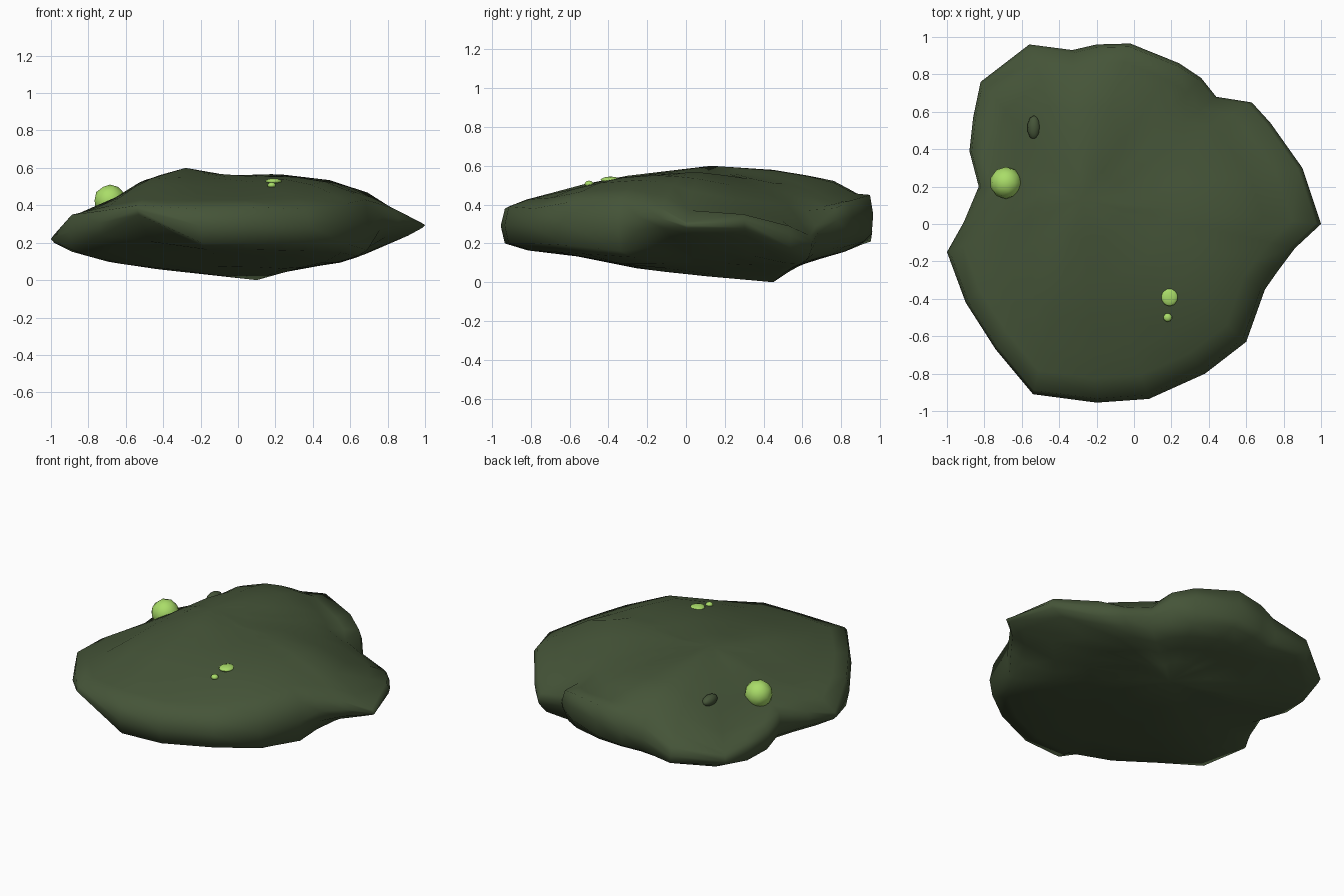
import bpy, bmesh
from mathutils import Vector

cube = bpy.data.objects.get("Cube")
if cube:
    bpy.data.objects.remove(cube)


def material(name, rgb):
    m = bpy.data.materials.new(name)
    m.use_nodes = True
    m.diffuse_color = (*rgb, 1)
    m.node_tree.nodes["Principled BSDF"].inputs["Base Color"].default_value = (*rgb, 1)
    return m


moss = material("dark moss green", (0.06, 0.09, 0.04))
lime = material("lime green", (0.40, 0.72, 0.14))


def profile(points):
    """Piecewise linear height profile along one axis."""
    def at(t):
        if t <= points[0][0]:
            return points[0][1]
        for (a, p), (b, q) in zip(points, points[1:]):
            if t <= b:
                return p + (q - p) * (t - a) / (b - a)
        return points[-1][1]
    return at


# Height profiles of the upper and lower surfaces along x and y
top_x = profile([(-.89, .36), (-.71, .41), (-.5, .54), (-.28, .6), (-.04, .555),
                 (.2, .57), (.5, .535), (.72, .47), (.8, .42), (.93, .36)])
top_y = profile([(-.96, .37), (-.87, .44), (-.63, .475), (-.48, .52), (-.3, .55),
                 (.13, .6), (.45, .58), (.76, .53), (.96, .455)])
low_x = profile([(-.93, .14), (-.68, .09), (-.4, .055), (.1, 0),
                 (.35, .07), (.6, .1), (.73, .15), (.8, .22)])
low_y = profile([(-.95, .21), (-.84, .15), (-.43, .12), (-.28, .075), (0, .04),
                 (.45, 0), (.53, .07), (.65, .11), (.84, .16), (.96, .21)])


def top(x, y):
    f, g = top_x(x), top_y(y)
    back = max(0, y - .1)
    # the two back corners fall away
    dip = back * (.5 * max(0, -x - .3) + .6 * max(0, x + .1))
    return .8 * min(f, g) + .2 * f * g / .6 - dip


def low(x, y):
    return max(low_x(x), low_y(y))


# Irregular rim of the boulder: x, y, upper edge height, lower edge height
rim = [(1, 0, .31, .28), (.9, .3, .35, .28), (.73, .54, .29, .18), (.63, .65, .24, .17),
       (.44, .68, .29, .22), (.36, .78, .38, .26), (.24, .86, .42, .25),
       (-.02, .965, .45, .25), (-.2, .96, .42, .23), (-.33, .93, .38, .22),
       (-.56, .96, .31, .21), (-.82, .76, .25, .19), (-.86, .57, .28, .16),
       (-.88, .39, .3, .17), (-.83, .2, .33, .18), (-.91, .01, .28, .19),
       (-1, -.15, .24, .2), (-.9, -.42, .35, .16), (-.74, -.67, .37, .24),
       (-.54, -.91, .4, .35), (-.2, -.955, .38, .2), (.08, -.935, .39, .2),
       (.38, -.8, .38, .2), (.6, -.63, .41, .19), (.7, -.35, .43, .16),
       (.77, -.25, .41, .27), (.86, -.13, .38, .28)]


def finish(name, bm, mat):
    bmesh.ops.recalc_face_normals(bm, faces=bm.faces)
    for f in bm.faces:
        f.smooth = True
    me = bpy.data.meshes.new(name)
    bm.to_mesh(me)
    bm.free()
    me.materials.append(mat)
    ob = bpy.data.objects.new(name, me)
    bpy.context.collection.objects.link(ob)
    return ob


# Boulder: rings from the crown, over the rim, to the lowest point
def boulder():
    bm = bmesh.new()
    crown, keel = Vector((-.28, .13)), Vector((.1, .45))
    loops = []

    def ring(centre, scale, height, edge, blend):
        """Scaled rim whose height blends from the surface to the rim edge."""
        loop = []
        for r in rim:
            p = centre.lerp(Vector(r[:2]), scale)
            z = height(*p) * (1 - blend) + r[edge] * blend
            loop.append(bm.verts.new((*p, z)))
        loops.append(loop)

    for scale, blend in ((.2, 0), (.4, 0), (.6, 0), (.76, .05), (.88, .3), (.98, 1)):
        ring(crown, scale, top, 2, blend)
    loops.append([bm.verts.new((x, y, (a + b) / 2)) for x, y, a, b in rim])
    for scale, blend in ((.985, 1), (.9, .3), (.72, .05), (.5, 0), (.25, 0)):
        ring(keel, scale, low, 3, blend)

    n = len(rim)
    for a, b in zip(loops, loops[1:]):
        for i in range(n):
            j = (i + 1) % n
            bm.faces.new((a[i], a[j], b[j], b[i]))
    for centre, loop, height in ((crown, loops[0], top), (keel, loops[-1], low)):
        v = bm.verts.new((*centre, height(*centre)))
        for i in range(n):
            bm.faces.new((v, loop[i], loop[(i + 1) % n]))
    finish("boulder", bm, moss)


boulder()


# Small round growths half sunk in the upper surface
def lump(name, centre, size, mat):
    bm = bmesh.new()
    bmesh.ops.create_icosphere(bm, subdivisions=2, radius=1)
    ob = finish(name, bm, mat)
    ob.location = centre
    ob.scale = size


lump("large_growth", (-.685, .22, .425), (.086, .086, .086), lime)
for name, x, y, rx, ry in (("medium_growth", .19, -.39, .045, .05),
                           ("small_growth", .18, -.5, .023, .023)):
    lump(name, (x, y, top(x, y) - .002), (rx, ry, .017), lime)
lump("pebble", (-.535, .515, top(-.535, .515) - .01), (.036, .065, .035), moss)
